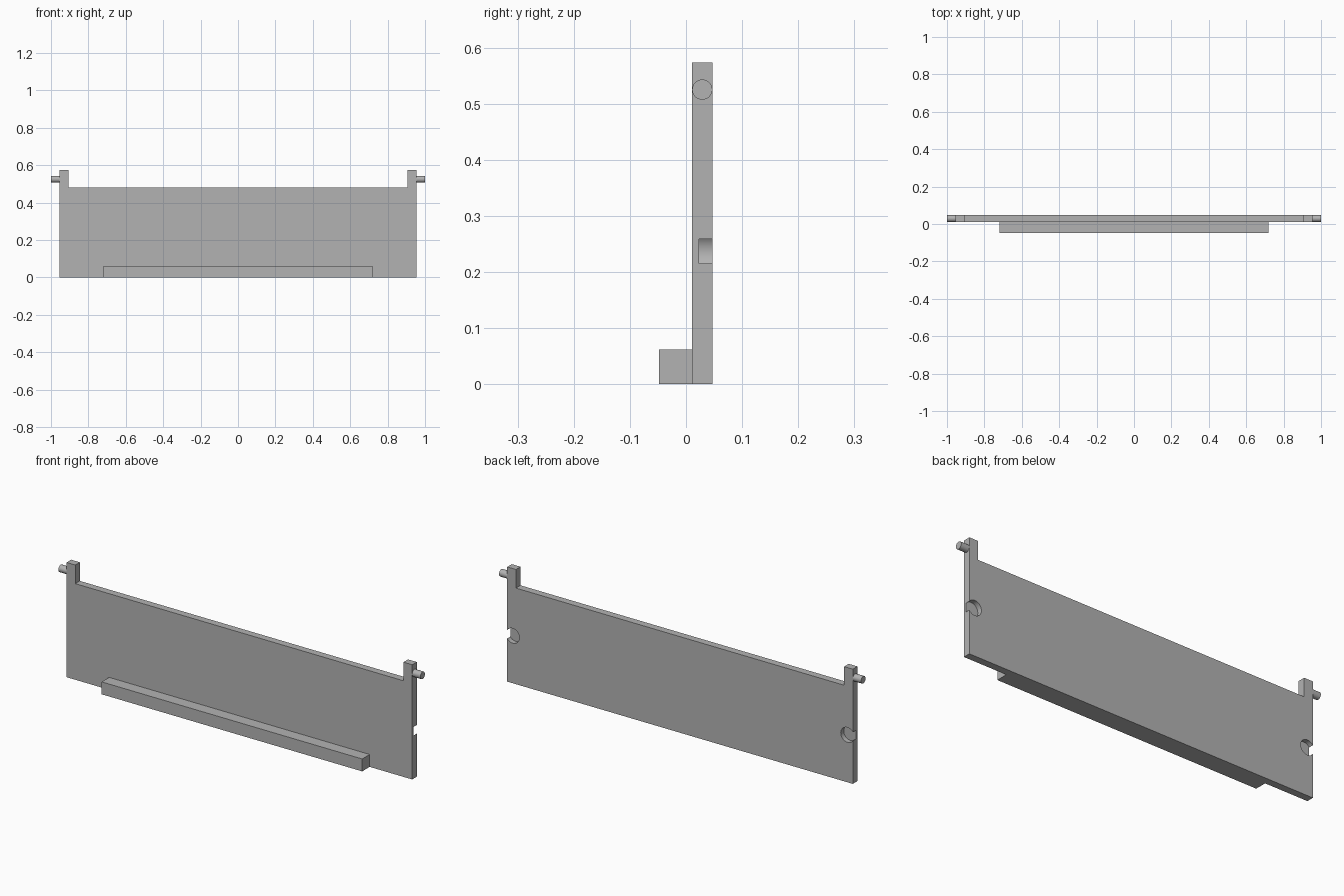
import bpy, bmesh, math
from mathutils import Matrix

cube = bpy.data.objects.get("Cube")
if cube:
    bpy.data.objects.remove(cube, do_unlink=True)

grey = bpy.data.materials.new("plain_grey")
grey.use_nodes = True
colour = (0.45, 0.45, 0.45, 1)
grey.diffuse_color = colour
grey.node_tree.nodes["Principled BSDF"].inputs["Base Color"].default_value = colour

BACK, FRONT = 0.047, 0.011
EDGE = 0.955


def finish(name, bm):
    bmesh.ops.recalc_face_normals(bm, faces=bm.faces)
    mesh = bpy.data.meshes.new(name)
    bm.to_mesh(mesh)
    bm.free()
    mesh.materials.append(grey)
    ob = bpy.data.objects.new(name, mesh)
    bpy.context.collection.objects.link(ob)
    return ob


def extrude(name, outline, y0, y1):
    bm = bmesh.new()
    face = bm.faces.new([bm.verts.new((x, y0, z)) for x, z in outline])
    new = bmesh.ops.extrude_face_region(bm, geom=[face])["geom"]
    moved = [v for v in new if isinstance(v, bmesh.types.BMVert)]
    bmesh.ops.translate(bm, verts=moved, vec=(0, y1 - y0, 0))
    return finish(name, bm)


def cylinder(name, centre, radius, depth, axis, sides):
    bm = bmesh.new()
    turn = Matrix.Rotation(math.pi / 2, 4, axis)
    bmesh.ops.create_cone(bm, cap_ends=True, segments=sides, radius1=radius,
                          radius2=radius, depth=depth,
                          matrix=Matrix.Translation(centre) @ turn)
    return finish(name, bm)


def smooth(ob):
    bpy.ops.object.select_all(action="DESELECT")
    ob.select_set(True)
    bpy.context.view_layer.objects.active = ob
    bpy.ops.object.shade_smooth_by_angle(angle=math.radians(30))


# Panel with an upright tab at each upper corner
half = [(EDGE, 0), (EDGE, 0.573), (0.907, 0.573), (0.907, 0.48)]
panel = extrude("flap_panel", half + [(-x, z) for x, z in reversed(half)], FRONT, BACK)

# Shallow round recesses in the back, breaking through the side edges
for side, label in ((1, "left"), (-1, "right")):
    depth = 0.06
    cutter = cylinder(label + "_recess_cutter", (side * 0.925, 0.023 + depth / 2, 0.237),
                      0.037, depth, "X", 48)
    cut = panel.modifiers.new(label + "_recess", "BOOLEAN")
    cut.operation = "DIFFERENCE"
    cut.solver = "EXACT"
    cut.object = cutter
    bpy.context.view_layer.objects.active = panel
    bpy.ops.object.modifier_apply(modifier=cut.name)
    bpy.data.objects.remove(cutter, do_unlink=True)
smooth(panel)

# Hinge pins
for side, label in ((1, "left"), (-1, "right")):
    smooth(cylinder(label + "_hinge_pin", (side * (EDGE + 1) / 2, 0.029, 0.525),
                    0.018, 1 - EDGE, "Y", 32))

# Bar along the lower front
extrude("front_bar", [(-0.72, 0), (0.72, 0), (0.72, 0.062), (-0.72, 0.062)], -0.048, FRONT)
